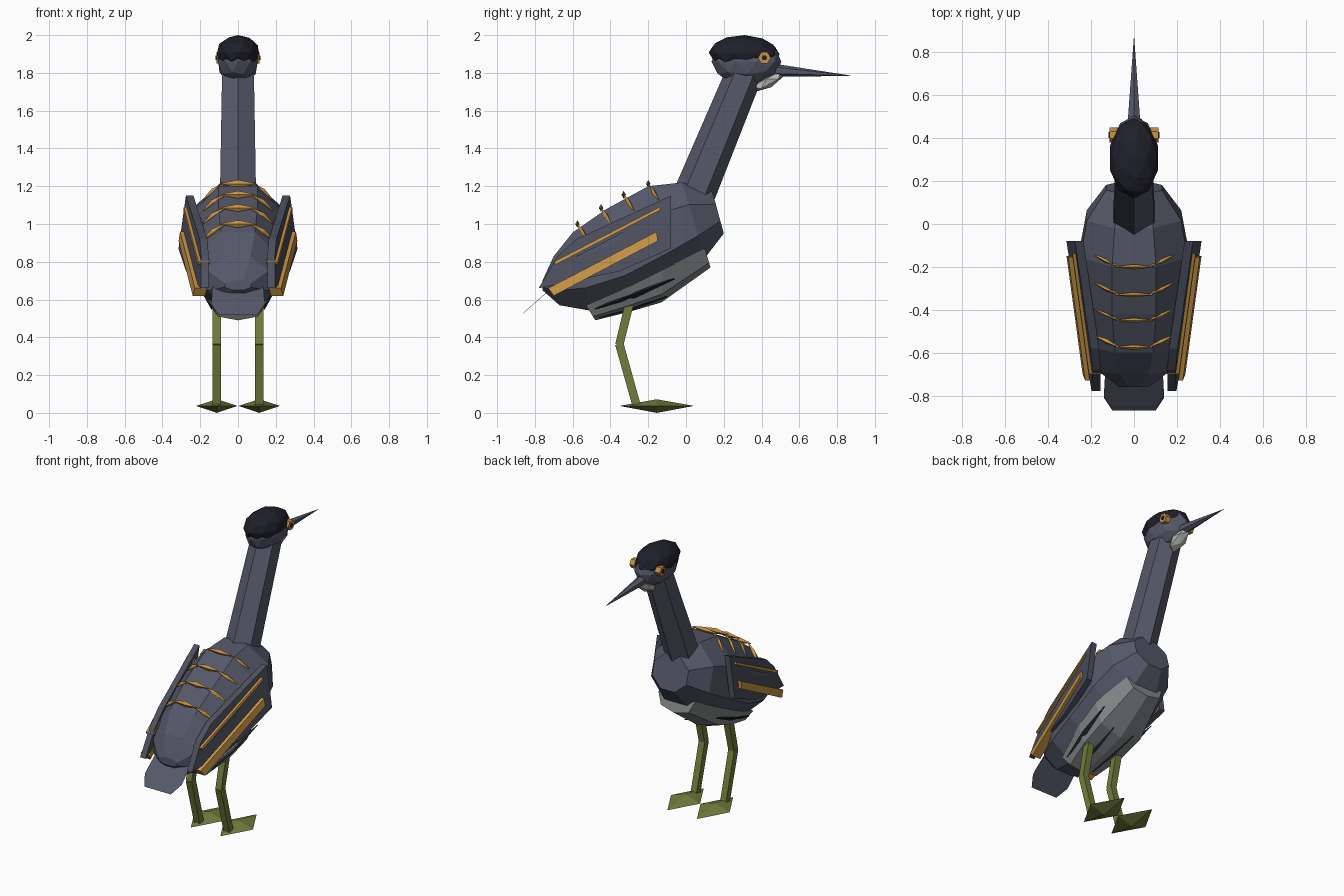
import bpy, bmesh, math
from mathutils import Vector, Matrix

if "Cube" in bpy.data.objects:
    bpy.data.objects.remove(bpy.data.objects["Cube"])


def material(name, rgb):
    m = bpy.data.materials.new(name)
    m.diffuse_color = (*rgb, 1)
    m.use_nodes = True
    m.node_tree.nodes["Principled BSDF"].inputs["Base Color"].default_value = m.diffuse_color
    return m


SLATE = material("slate plumage", (0.091, 0.098, 0.140))
WING = material("dark slate wing", (0.075, 0.080, 0.112))
CAP = material("near black cap", (0.014, 0.014, 0.024))
BELLY = material("grey belly", (0.23, 0.25, 0.25))
PALE = material("pale throat", (0.50, 0.50, 0.47))
AMBER = material("amber feather", (0.58, 0.30, 0.06))
OLIVE = material("olive leg", (0.17, 0.20, 0.045))


def finish(name, bm, mat):
    bmesh.ops.remove_doubles(bm, verts=bm.verts, dist=0.0005)
    bmesh.ops.recalc_face_normals(bm, faces=bm.faces)
    me = bpy.data.meshes.new(name)
    bm.to_mesh(me)
    bm.free()
    me.materials.append(mat)
    ob = bpy.data.objects.new(name, me)
    bpy.context.collection.objects.link(ob)
    return ob


def loft(name, rings, mat):
    """Skin a list of equal-length point rings and cap both ends."""
    bm = bmesh.new()
    vs = [[bm.verts.new(p) for p in ring] for ring in rings]
    n = len(vs[0])
    for a, b in zip(vs, vs[1:]):
        for i in range(n):
            j = (i + 1) % n
            bm.faces.new((a[i], a[j], b[j], b[i]))
    bm.faces.new(vs[0][::-1])
    bm.faces.new(vs[-1])
    return finish(name, bm, mat)


def tube(name, path, n, start, mat, ref=(1, 0, 0), squash=1.0):
    """Straight n-sided tube; path is [(point, radius), ...]."""
    d = (Vector(path[-1][0]) - Vector(path[0][0])).normalized()
    ref = Vector(ref)
    a = (ref - d * ref.dot(d)).normalized()
    b = d.cross(a)
    rings = []
    for p, r in path:
        angs = [math.radians(start) + 2 * math.pi * i / n for i in range(n)]
        rings.append([Vector(p) + a * (r * squash * math.cos(t)) + b * (r * math.sin(t)) for t in angs])
    return loft(name, rings, mat)


def spindle(name, p, q, r, mat, ref=(0, 1, 0), squash=0.6):
    p, q = Vector(p), Vector(q)
    return tube(name, [(p, 0.003), ((p + q) / 2, r), (q, 0.003)], 4, 0, mat, ref, squash)


def sections(name, stations, profile, mat):
    """Loft a profile between (y top, z top, y bottom, z bottom, half width)."""
    rings = []
    for yt, zt, yb, zb, w in stations:
        rings.append([(u * w, yb + (yt - yb) * (v + 1) / 2, zb + (zt - zb) * (v + 1) / 2)
                      for u, v in profile])
    return loft(name, rings, mat)


def ball(name, c, r, mat, sub=2, tilt=0):
    bm = bmesh.new()
    bmesh.ops.create_icosphere(bm, subdivisions=sub, radius=1)
    bm.transform(Matrix.Translation(c) @ Matrix.Rotation(tilt, 4, 'X') @ Matrix.Diagonal((*r, 1)))
    return finish(name, bm, mat)


# body
OCT = [(0.41, 1), (1, 0.41), (1, -0.41), (0.41, -1), (-0.41, -1), (-1, -0.41), (-1, 0.41), (-0.41, 1)]
sections("body", [
    (0.14, 1.17, 0.20, 0.95, 0.13), (-0.02, 1.22, 0.10, 0.82, 0.22),
    (-0.20, 1.20, -0.05, 0.70, 0.25), (-0.42, 1.08, -0.28, 0.58, 0.25),
    (-0.60, 0.955, -0.50, 0.54, 0.22), (-0.70, 0.83, -0.67, 0.57, 0.16),
    (-0.76, 0.70, -0.76, 0.65, 0.07)], OCT, SLATE)

# belly panel with a shallow keel
KEEL = [(-1, 1), (1, 1), (0.75, -0.5), (0, -1), (-0.75, -0.5)]
sections("belly", [
    (0.10, 0.87, 0.13, 0.77, 0.14), (-0.12, 0.76, -0.13, 0.585, 0.21),
    (-0.30, 0.67, -0.30, 0.535, 0.20), (-0.53, 0.57, -0.48, 0.49, 0.14)], KEEL, BELLY)

# tail
tail = [(0.13, 0), (0.14, 0.75), (0.10, 1), (-0.10, 1), (-0.14, 0.75), (-0.13, 0)]
loft("tail", [[(x, -0.62 - 0.24 * t + o, 0.74 - 0.21 * t + o) for x, t in tail]
              for o in (-0.011, 0.011)], SLATE)

# neck, head, cap, throat and beak
tube("neck", [((0, 0.0, 1.05), 0.112), ((0, 0.31, 1.80), 0.097)], 6, 30, SLATE)
ball("head", (0, 0.32, 1.86), (0.11, 0.185, 0.125), SLATE)
ball("cap", (0, 0.308, 1.903), (0.117, 0.188, 0.097), CAP, 2, -0.03)
ball("throat", (0, 0.435, 1.755), (0.05, 0.10, 0.035), PALE, 1, 0.5)
tube("beak", [((0, 0.45, 1.815), 0.036), ((0, 0.87, 1.785), 0.001)], 6, 30, SLATE)


def wing_x(y, z):
    return 0.315 + 0.21 * (y + 0.08) - 0.14 * (z - 0.87)


def plate(name, outline, s, outer, inner, mat):
    """Slab lying in the wing plane on side s."""
    loft(name, [[(s * (wing_x(y, z) + o), y, z) for y, z in outline] for o in (outer, inner)], mat)


for side, s in (("right", 1), ("left", -1)):
    # wing and its two long feathers
    plate(side + "_wing", [(-0.08, 1.15), (-0.08, 0.87), (-0.35, 0.75), (-0.78, 0.66),
                           (-0.68, 0.83), (-0.58, 0.92)], s, 0, -0.04, WING)
    plate(side + "_wide_feather", [(-0.155, 0.96), (-0.15, 0.91), (-0.70, 0.62), (-0.73, 0.66)],
          s, 0.02, -0.045, AMBER)
    plate(side + "_thin_feather", [(-0.14, 1.09), (-0.135, 1.075), (-0.69, 0.785), (-0.70, 0.80)],
          s, 0.015, -0.045, AMBER)

    # eye
    tube(side + "_eye", [((s * 0.075, 0.415, 1.88), 0.034), ((s * 0.115, 0.415, 1.88), 0.034)],
         6, 0, AMBER, (0, 1, 0))
    tube(side + "_pupil", [((s * 0.1, 0.415, 1.88), 0.015), ((s * 0.119, 0.415, 1.88), 0.015)],
         6, 0, CAP, (0, 1, 0))

    # belly streaks
    spindle(side + "_outer_streak", (s * 0.19, -0.06, 0.71), (s * 0.14, -0.48, 0.55), 0.022,
            CAP, (1, 0, 0), 1)
    spindle(side + "_inner_streak", (s * 0.08, -0.10, 0.615), (s * 0.05, -0.46, 0.505), 0.014,
            CAP, (1, 0, 0), 1)

    # leg and foot
    x = s * 0.112
    tube(side + "_thigh", [((x, -0.285, 0.64), 0.033), ((x, -0.353, 0.36), 0.031)], 4, 45, OLIVE)
    tube(side + "_shank", [((x, -0.353, 0.365), 0.032), ((x, -0.262, 0.04), 0.031)], 4, 45, OLIVE)
    tube(side + "_foot", [((x, -0.155, 0.0), 0), ((x, -0.155, 0.037), 0.197), ((x, -0.155, 0.072), 0)],
         4, 0, OLIVE, (1, 0, 0), 0.56)

# amber feather bands over the back
for i, (y, z) in enumerate([(-0.20, 1.213), (-0.33, 1.155), (-0.45, 1.085), (-0.575, 1.0)]):
    spindle(f"back_band_{i}_middle", (-0.09, y, z), (0.09, y, z), 0.02, AMBER)
    for side, s in (("right", 1), ("left", -1)):
        spindle(f"back_band_{i}_{side}", (s * 0.07, y, z), (s * 0.185, y + 0.055, z - 0.085), 0.02, AMBER)
